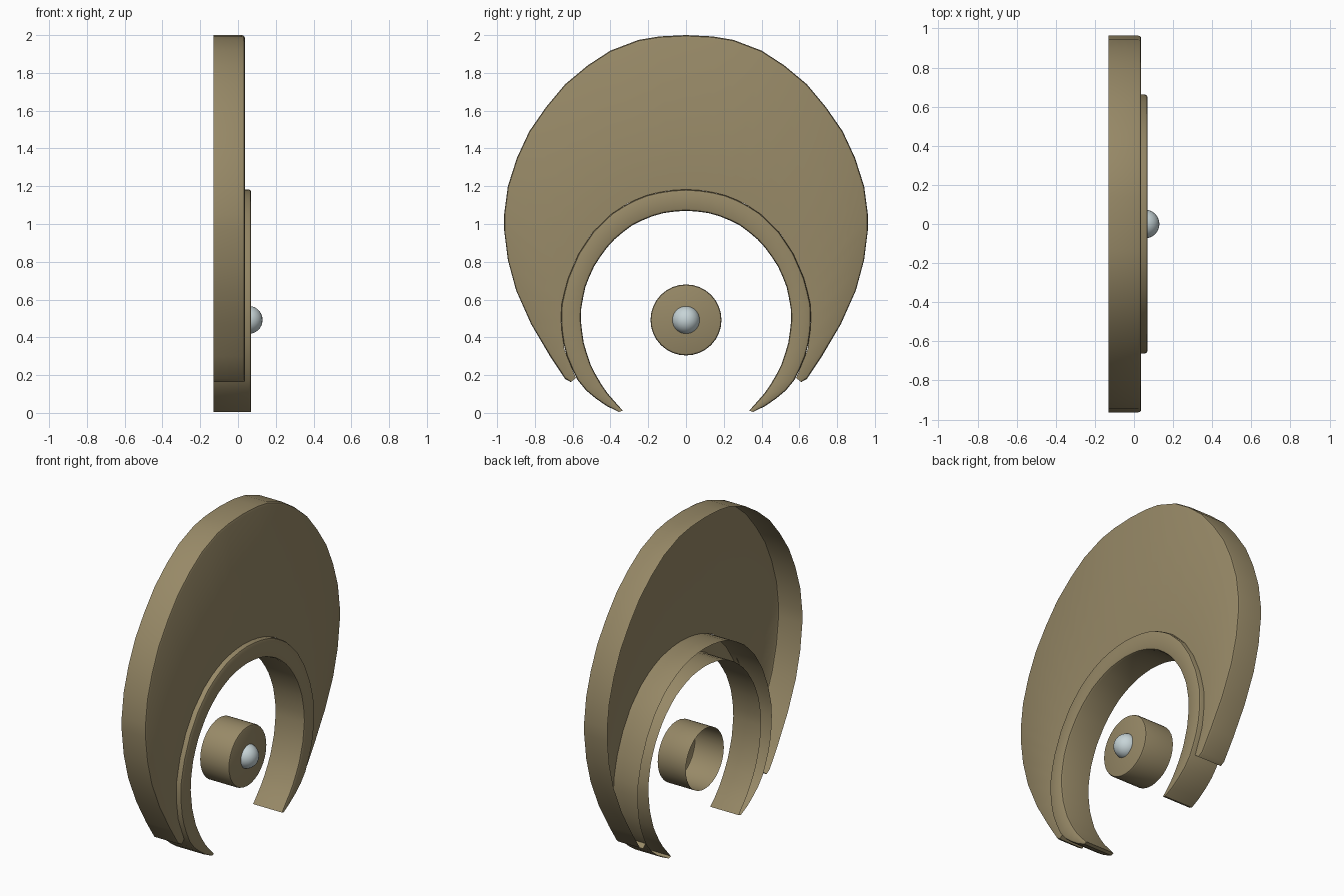
import bpy, bmesh, math
from mathutils import Vector

if "Cube" in bpy.data.objects:
    bpy.data.objects.remove(bpy.data.objects["Cube"])

BACK = -0.13


def material(name, rgb):
    m = bpy.data.materials.new(name)
    m.diffuse_color = (*rgb, 1)
    m.use_nodes = True
    m.node_tree.nodes["Principled BSDF"].inputs["Base Color"].default_value = m.diffuse_color
    return m


TAN = material("tan_metal", (0.31, 0.25, 0.135))
PEARL = material("pale_pearl", (0.57, 0.66, 0.68))


def finish(name, bm, mat):
    bm.normal_update()
    bmesh.ops.recalc_face_normals(bm, faces=bm.faces)
    # the largest flat front face must look towards +x
    if max(bm.faces, key=lambda f: abs(f.normal.x) * f.calc_area()).normal.x < 0:
        bmesh.ops.reverse_faces(bm, faces=bm.faces)
    me = bpy.data.meshes.new(name)
    bm.to_mesh(me)
    bm.free()
    me.materials.append(mat)
    ob = bpy.data.objects.new(name, me)
    bpy.context.collection.objects.link(ob)
    bpy.ops.object.select_all(action='DESELECT')
    ob.select_set(True)
    bpy.context.view_layer.objects.active = ob
    bpy.ops.object.shade_smooth_by_angle(angle=math.radians(35))
    return ob


def resample(pts, n):
    """n points spread evenly along a polyline"""
    pts = [Vector(p) for p in pts]
    lens = [0]
    for a, b in zip(pts, pts[1:]):
        lens.append(lens[-1] + (b - a).length)
    out, k = [], 0
    for i in range(n):
        d = lens[-1] * i / (n - 1)
        while k < len(pts) - 2 and d > lens[k + 1]:
            k += 1
        out.append(pts[k].lerp(pts[k + 1], (d - lens[k]) / (lens[k + 1] - lens[k])))
    return out


def crescent(name, outer, inner, front, bevel, inner_wall):
    """Open-backed crescent; half outlines run from the top to the tip"""
    half = [(Vector(o), Vector(i)) for o, i in zip(outer, inner)]
    flip = lambda v: Vector((-v.x, v.y))
    stations = [(flip(o), flip(i)) for o, i in half[:0:-1]] + half
    bm = bmesh.new()
    rows = []
    for o, i in stations:
        w = (o - i).length
        d = (o - i) / w
        b = min(bevel, w * 0.3)
        sec = [(o, BACK), (o, front - b), (o - d * b * 0.3, front - b * 0.3), (o - d * b, front)]
        if inner_wall:
            sec += [(i + d * b, front), (i + d * b * 0.3, front - b * 0.3), (i, front - b), (i, BACK)]
        else:
            sec += [(i, front)]
        rows.append([bm.verts.new((x, p.x, p.y)) for p, x in sec])
    for r, s in zip(rows, rows[1:]):
        for k in range(len(r) - 1):
            bm.faces.new((r[k], r[k + 1], s[k + 1], s[k]))
    # tip end walls
    for r in (rows[0], rows[-1]):
        end = list(r)
        if not inner_wall:
            c = r[-1].co
            end.append(bm.verts.new((BACK, c.y, c.z)))
        bm.faces.new(end)
    return finish(name, bm, TAN)


# half outlines as (y, z)
plate_outer = [(0, 2), (0.14, 1.993), (0.25, 1.975), (0.4, 1.918), (0.52, 1.84), (0.64, 1.74),
               (0.74, 1.62), (0.83, 1.49), (0.895, 1.35), (0.943, 1.2), (0.963, 1.05),
               (0.963, 0.97), (0.943, 0.81), (0.9, 0.65), (0.82, 0.47), (0.72, 0.3),
               (0.64, 0.18), (0.61, 0.163)]
rim_outer = [(0, 1.183), (0.1, 1.177), (0.2, 1.155), (0.3, 1.115), (0.4, 1.05), (0.495, 0.955),
             (0.57, 0.84), (0.63, 0.7), (0.66, 0.57), (0.663, 0.47), (0.643, 0.33),
             (0.583, 0.185), (0.53, 0.12), (0.47, 0.07), (0.41, 0.03), (0.355, 0.005)]
rim_inner = [(0, 1.07), (0.1, 1.063), (0.2, 1.035), (0.3, 0.985), (0.4, 0.9), (0.48, 0.79),
             (0.53, 0.68), (0.555, 0.56), (0.557, 0.48), (0.54, 0.36), (0.5, 0.24),
             (0.43, 0.12), (0.335, 0.012)]

# large back plate and raised inner rim
crescent("crescent_plate", plate_outer, resample(rim_outer[:12], len(plate_outer)), 0.037, 0.016, False)
crescent("inner_rim", resample(rim_outer, 25), resample(rim_inner, 25), 0.07, 0.014, True)

# central boss: open-backed cup with a rounded front edge
bm = bmesh.new()
N, R, CZ = 32, 0.188, 0.492
loops = []
for x, r in ((BACK, R), (0.058, R), (0.0665, R - 0.0035), (0.07, R - 0.012)):
    loops.append([bm.verts.new((x, r * math.cos(math.tau * k / N), CZ + r * math.sin(math.tau * k / N)))
                  for k in range(N)])
for a, b in zip(loops, loops[1:]):
    for k in range(N):
        j = (k + 1) % N
        bm.faces.new((a[k], a[j], b[j], b[k]))
bm.faces.new(loops[-1])
finish("centre_boss", bm, TAN)

# pearl set in the boss: front part of a sphere
bm = bmesh.new()
bmesh.ops.create_uvsphere(bm, u_segments=24, v_segments=14, radius=0.074)
bmesh.ops.translate(bm, verts=bm.verts, vec=(0.056, 0, CZ))
bmesh.ops.bisect_plane(bm, geom=bm.verts[:] + bm.edges[:] + bm.faces[:],
                       plane_co=(0.066, 0, 0), plane_no=(1, 0, 0), clear_inner=True)
finish("pearl", bm, PEARL)
